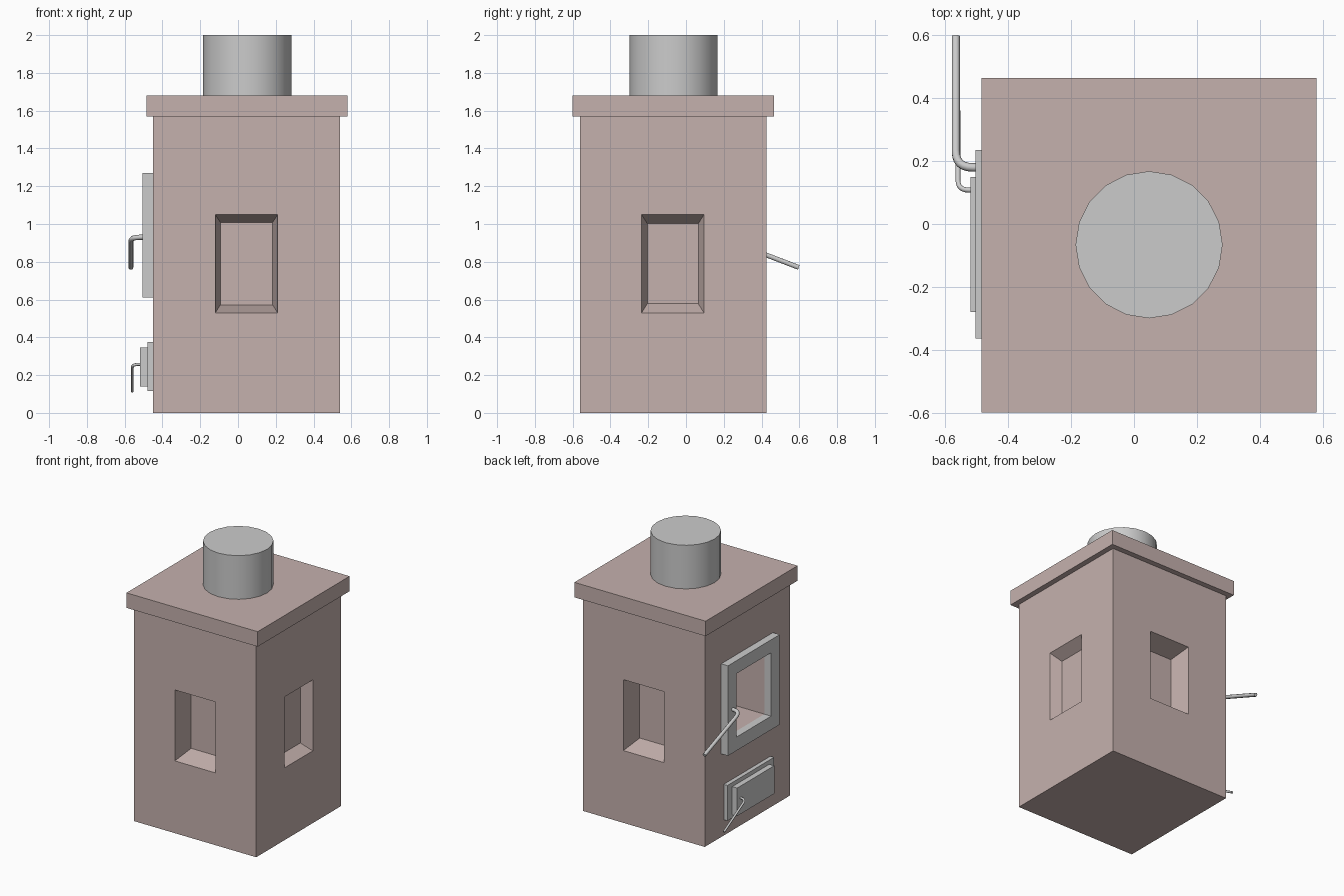
import bpy, bmesh
from mathutils import Vector

if "Cube" in bpy.data.objects:
    bpy.data.objects.remove(bpy.data.objects["Cube"])

brick = bpy.data.materials.new("brick")
brick.diffuse_color = (0.56, 0.44, 0.42, 1)
brick.use_nodes = True
brick.node_tree.nodes["Principled BSDF"].inputs["Base Color"].default_value = brick.diffuse_color


def loft(name, a, b, mat=None):
    """Closed solid between two four-cornered loops."""
    bm = bmesh.new()
    va = [bm.verts.new(p) for p in a]
    vb = [bm.verts.new(p) for p in b]
    bm.faces.new(va)
    bm.faces.new(vb)
    for i in range(4):
        j = (i + 1) % 4
        bm.faces.new((va[i], va[j], vb[j], vb[i]))
    bmesh.ops.recalc_face_normals(bm, faces=bm.faces[:])
    me = bpy.data.meshes.new(name)
    bm.to_mesh(me)
    bm.free()
    ob = bpy.data.objects.new(name, me)
    bpy.context.collection.objects.link(ob)
    if mat:
        me.materials.append(mat)
    return ob


def rect(axis, d, u0, u1, z0, z1):
    """Upright rectangle at distance d along x or y."""
    pts = [(u0, z0), (u1, z0), (u1, z1), (u0, z1)]
    return [(d, u, z) if axis == "x" else (u, d, z) for u, z in pts]


def box(name, x0, x1, y0, y1, z0, z1, mat=None):
    return loft(name, rect("x", x0, y0, y1, z0, z1), rect("x", x1, y0, y1, z0, z1), mat)


def cut(target, cutter):
    cutter.hide_render = True
    m = target.modifiers.new("cut", "BOOLEAN")
    m.operation = "DIFFERENCE"
    m.solver = "EXACT"
    m.object = cutter
    bpy.context.view_layer.objects.active = target
    bpy.ops.object.modifier_apply(modifier=m.name)


def niche(target, axis, face, depth, u0, u1, inset_u, inset_z):
    """Tapered recess; the cutter is extended past the wall face."""
    z0, z1, e = 0.53, 1.05, -0.2
    loops = []
    for t in (e, 1):
        du, dz = inset_u * t, inset_z * t
        loops.append(rect(axis, face + depth * t, u0 + du, u1 - du, z0 + dz, z1 - dz))
    c = loft("niche_cutter", *loops)
    cut(target, c)
    bpy.data.objects.remove(c)


def rod(name, pts, radius):
    cu = bpy.data.curves.new(name, "CURVE")
    cu.dimensions = "3D"
    cu.bevel_depth = radius
    cu.bevel_resolution = 2
    cu.use_fill_caps = True
    sp = cu.splines.new("POLY")
    sp.points.add(len(pts) - 1)
    for p, co in zip(sp.points, pts):
        p.co = (*co, 1)
    ob = bpy.data.objects.new(name, cu)
    bpy.context.collection.objects.link(ob)
    return ob


def handle(name, x0, x1, y0, y1, z0, z1, r, bend):
    """Stub out of the door, rounded bend, then a sloping straight bar."""
    corner = Vector((x1, y0, z0))
    end = Vector((x1, y1, z1))
    a = corner + Vector((bend, 0, 0))
    b = corner + (end - corner).normalized() * bend
    arc = [a * (1 - t) ** 2 + corner * 2 * t * (1 - t) + b * t * t
           for t in (i / 6 for i in range(7))]
    return rod(name, [Vector((x0, y0, z0))] + arc + [end], r)


# Masonry body with three tapered niches
body = box("stove_body", -0.45, 0.54, -0.56, 0.425, 0, 1.57, brick)
niche(body, "y", -0.56, 0.15, -0.12, 0.21, 0.027, 0.042)
niche(body, "y", 0.425, -0.15, -0.12, 0.21, 0.027, 0.042)
niche(body, "x", 0.54, -0.08, -0.235, 0.095, 0.03, 0.048)

# Firebox frame and the deep firebox opening behind it
frame = box("firebox_frame", -0.505, -0.45, -0.365, 0.235, 0.61, 1.27)
opening = box("firebox_cutter", -0.6, 0.0, -0.265, 0.135, 0.71, 1.175)
cut(body, opening)
cut(frame, opening)
bpy.data.objects.remove(opening)

# Top slab and chimney
box("top_slab", -0.485, 0.58, -0.60, 0.465, 1.57, 1.68, brick)
bpy.ops.mesh.primitive_cylinder_add(vertices=20, radius=0.234, depth=0.32,
                                    location=(0.048, -0.066, 1.84))
bpy.context.object.name = "chimney_pipe"
bpy.ops.object.shade_smooth_by_angle()

# Ash door
box("ash_door_plate", -0.48, -0.45, -0.335, 0.205, 0.115, 0.375)
box("ash_door", -0.52, -0.48, -0.28, 0.15, 0.14, 0.345)

# Door handles
handle("firebox_handle", -0.50, -0.567, 0.18, 0.597, 0.93, 0.77, 0.0135, 0.055)
handle("ash_handle", -0.515, -0.56, 0.108, 0.36, 0.257, 0.115, 0.008, 0.035)
